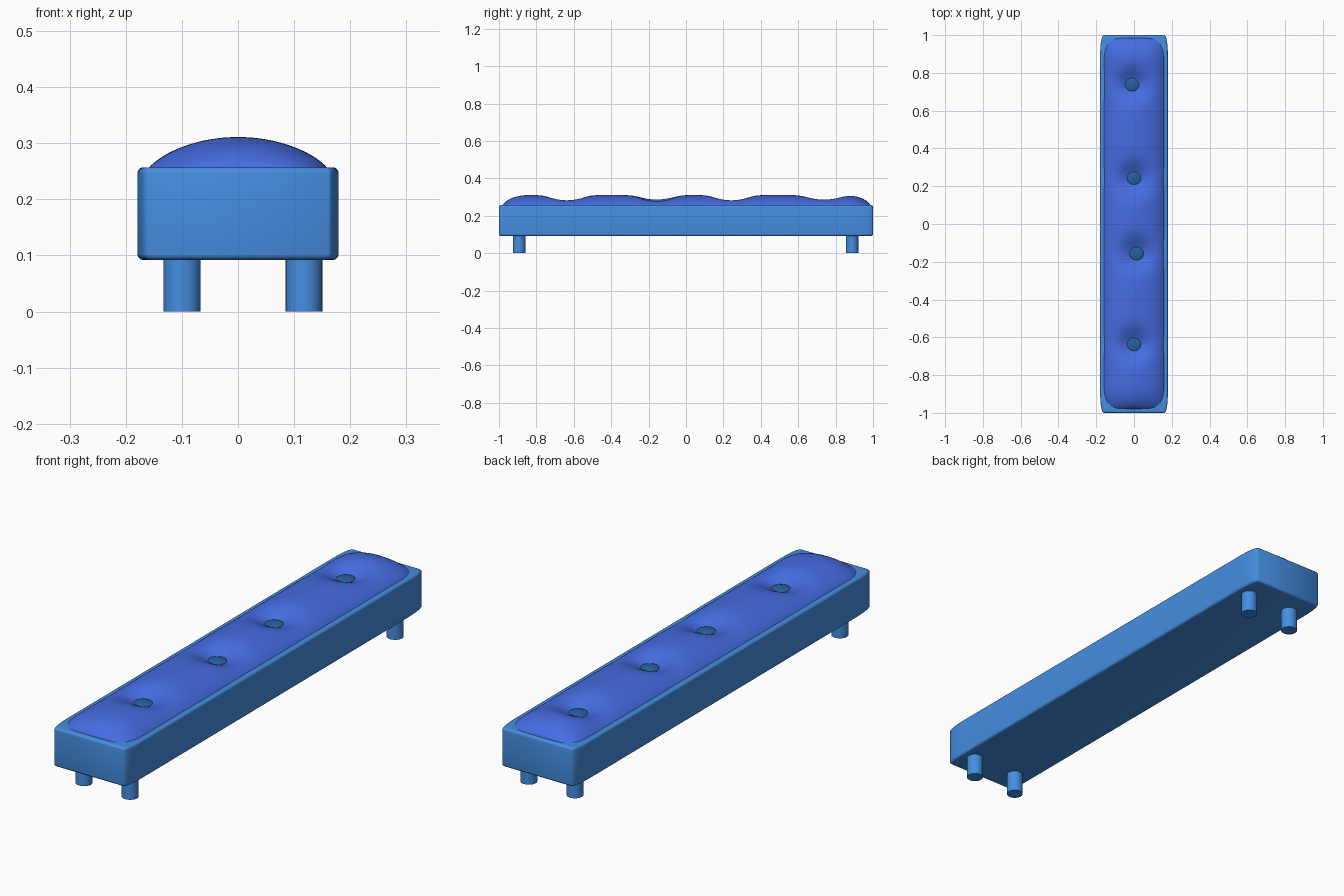
import bpy, bmesh, math

if "Cube" in bpy.data.objects:
    bpy.data.objects.remove(bpy.data.objects["Cube"])

def material(name, col):
    m = bpy.data.materials.new(name)
    m.diffuse_color = (*col, 1)
    m.use_nodes = True
    m.node_tree.nodes["Principled BSDF"].inputs["Base Color"].default_value = m.diffuse_color
    return m

frame_mat = material("frame_blue", (0.06, 0.27, 0.75))
cushion_mat = material("cushion_blue", (0.06, 0.15, 0.75))
button_mat = material("button_blue", (0.02, 0.12, 0.35))

def finish(ob, mat, angle=40):
    ob.data.materials.append(mat)
    bpy.ops.object.select_all(action='DESELECT')
    ob.select_set(True)
    bpy.context.view_layer.objects.active = ob
    bpy.ops.object.shade_smooth_by_angle(angle=math.radians(angle))

def mesh_object(name, bm):
    bmesh.ops.recalc_face_normals(bm, faces=bm.faces)
    me = bpy.data.meshes.new(name)
    bm.to_mesh(me)
    bm.free()
    ob = bpy.data.objects.new(name, me)
    bpy.context.collection.objects.link(ob)
    return ob

# Bench frame: stacked outlines with long soft corners and rounded edges
def outline(inset):
    rx, ry, pts = 0.018, 0.10, []
    for q in range(4):
        sx, sy = (1, -1, -1, 1)[q], (1, 1, -1, -1)[q]
        for i in range(9):
            a = math.pi / 2 * (q + i / 8)
            pts.append((sx * (0.161 - inset) + rx * math.cos(a),
                        sy * (0.90 - inset) + ry * math.sin(a)))
    return pts

bm = bmesh.new()
r = 0.01
steps = [math.pi / 2 * i / 5 for i in range(6)]
levels = [(r - r * math.sin(a), 0.092 + r - r * math.cos(a)) for a in steps]
levels += [(r - r * math.cos(a), 0.257 - r + r * math.sin(a)) for a in steps]
rings = [[bm.verts.new((x, y, z)) for x, y in outline(d)] for d, z in levels]
for a, b in zip(rings, rings[1:]):
    n = len(a)
    for i in range(n):
        bm.faces.new((a[i], a[(i + 1) % n], b[(i + 1) % n], b[i]))
bm.faces.new(rings[0])
bm.faces.new(rings[-1])
finish(mesh_object("bench_frame", bm), frame_mat)

# Tufted cushion: domed grid with rounded corners and button dimples
buttons = [(-0.01, 0.735), (0.0, 0.24), (0.012, -0.16), (0.0, -0.64)]
NX, NY, HALF = 40, 240, 0.985

def cushion_point(u, v):
    y = HALF * (0.75 * v + 0.25 * math.sin(v * math.pi / 2)
                if abs(v) < 1 else v)
    t = min(1, max(0, (abs(y) - (HALF - 0.11)) / 0.11))
    s = min(1, max(0, (abs(y) - (HALF - 0.15)) / 0.15))
    x = u * (0.163 - 0.065 * (1 - math.sqrt(1 - t * t)))
    z = 0.249 + 0.062 * max(0, 1 - u * u) ** 0.72 * max(0, 1 - s ** 2.2) ** 0.6
    for bx, by in buttons:
        d = math.hypot(x - bx, y - by)
        z -= 0.05 * math.exp(-(d / 0.08) ** 2)
    return x, y + 0.003, z

bm = bmesh.new()
grid = [[bm.verts.new(cushion_point(-math.cos(math.pi * i / NX), -1 + 2 * j / NY))
         for i in range(NX + 1)] for j in range(NY + 1)]
for j in range(NY):
    for i in range(NX):
        bm.faces.new((grid[j][i], grid[j][i + 1], grid[j + 1][i + 1], grid[j + 1][i]))
# Skirt sinking the cushion into the frame
border = [e for e in bm.edges if e.is_boundary]
ext = bmesh.ops.extrude_edge_only(bm, edges=border)["geom"]
for v in ext:
    if isinstance(v, bmesh.types.BMVert):
        v.co.z = 0.235
cushion = mesh_object("cushion", bm)
finish(cushion, cushion_mat, 60)

# Buttons
for bx, by in buttons:
    bpy.ops.mesh.primitive_uv_sphere_add(segments=24, ring_count=12, radius=1,
                                         location=(bx, by + 0.003, 0.262))
    ob = bpy.context.object
    ob.name = "button"
    ob.scale = (0.042, 0.042, 0.014)
    finish(ob, button_mat, 60)

# Legs
for x in (-0.0995, 0.1175):
    for y in (-0.892, 0.888):
        bpy.ops.mesh.primitive_cylinder_add(vertices=24, radius=0.033, depth=0.11,
                                            location=(x, y, 0.055))
        ob = bpy.context.object
        ob.name = "leg"
        finish(ob, frame_mat)
